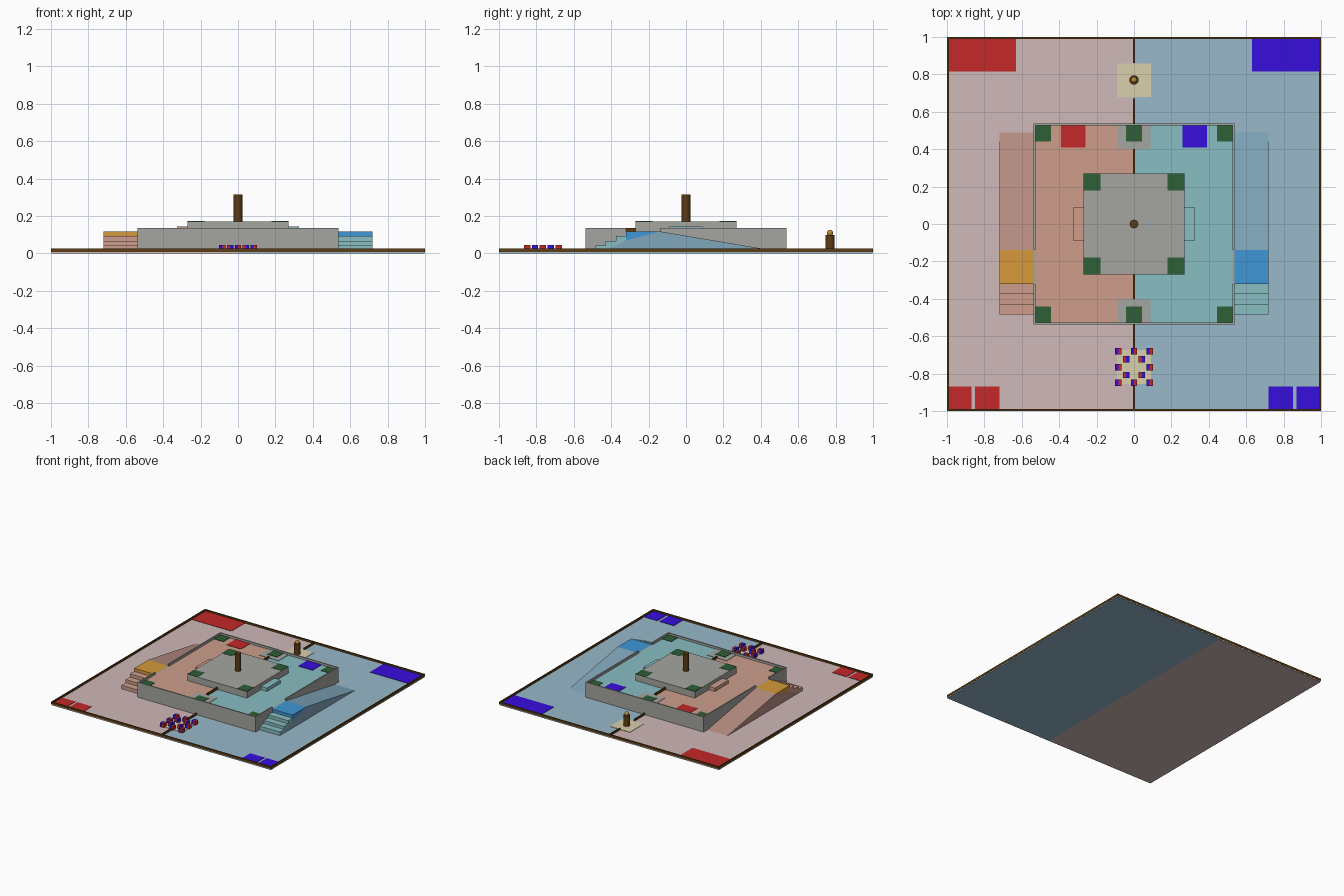
import bpy, bmesh

if "Cube" in bpy.data.objects:
    bpy.data.objects.remove(bpy.data.objects["Cube"])

mats = {}


def lin(c):
    c /= 255
    return c / 12.92 if c <= 0.04045 else ((c + 0.055) / 1.055) ** 2.4


COL = dict(pink=(208, 184, 184), sky=(152, 184, 202), salmon=(205, 158, 140),
           teal=(136, 190, 194), red=(196, 40, 40), blue=(56, 14, 222),
           green=(46, 94, 54), grey=(165, 165, 160), cream=(216, 208, 172),
           brown=(92, 60, 18), gold=(190, 140, 50), orange=(214, 154, 58),
           azure=(62, 150, 214), ramp_red=(186, 144, 132), ramp_blue=(128, 166, 186))


def paint(ob, col):
    if col not in mats:
        m = bpy.data.materials.new(col)
        m.diffuse_color = (*[lin(c) for c in COL[col]], 1)
        m.use_nodes = True
        m.node_tree.nodes["Principled BSDF"].inputs["Base Color"].default_value = m.diffuse_color
        mats[col] = m
    ob.data.materials.append(mats[col])


def finish(name, bm, col):
    bmesh.ops.recalc_face_normals(bm, faces=bm.faces)
    me = bpy.data.meshes.new(name)
    bm.to_mesh(me)
    bm.free()
    ob = bpy.data.objects.new(name, me)
    bpy.context.collection.objects.link(ob)
    paint(ob, col)
    return ob


def prism(name, profile, x0, x1, col):
    """Extrude a (y, z) profile from x0 to x1."""
    bm = bmesh.new()
    f = bm.faces.new([bm.verts.new((x0, y, z)) for y, z in profile])
    g = bmesh.ops.extrude_face_region(bm, geom=[f])["geom"]
    bmesh.ops.translate(bm, vec=(x1 - x0, 0, 0),
                        verts=[v for v in g if isinstance(v, bmesh.types.BMVert)])
    return finish(name, bm, col)


def box(name, x0, x1, y0, y1, z0, z1, col):
    return prism(name, [(y0, z0), (y1, z0), (y1, z1), (y0, z1)], x0, x1, col)


def post(name, y, r, z0, z1, col):
    bpy.ops.mesh.primitive_cylinder_add(vertices=24, radius=r, depth=z1 - z0,
                                        location=(0, y, (z0 + z1) / 2))
    ob = bpy.context.object
    ob.name = name
    paint(ob, col)
    bpy.ops.object.shade_smooth_by_angle()


F, P, R, T = 0.012, 0.118, 0.136, 0.171   # floor, platform, rim and upper tier heights
W, E = 0.537, 0.003                       # platform half width, tile thickness

# Left (red) and right (blue) halves
for s, side, floor, deck, team, land, ramp in (
        (-1, "left", "pink", "salmon", "red", "orange", "ramp_red"),
        (1, "right", "sky", "teal", "blue", "azure", "ramp_blue")):

    def half(name, x0, x1, *rest):
        return box(side + "_" + name, *sorted((s * x0, s * x1)), *rest)

    half("floor", 0, 0.998, -0.998, 0.998, 0, F, floor)
    half("deck", 0, W - 0.01, 0.01 - W, W - 0.01, F, P, deck)
    half("border", 0.99, 1, -1, 1, 0.009, 0.027, "brown")
    # Coloured floor zones
    half("back_zone", 0.63, 0.99, 0.815, 0.99, F, F + E, team)
    half("corner_zone", 0.87, 0.99, -0.99, -0.87, F, F + E, team)
    half("inner_zone", 0.72, 0.85, -0.99, -0.87, F, F + E, team)
    half("deck_zone", 0.26, 0.39, 0.41, W - 0.01, P, P + E, team)
    # Side walls, open where the landing joins
    half("wall_front", W - 0.01, W, -W, -0.32, F, R, "grey")
    half("wall_gap", W - 0.01, W, -0.32, -0.14, F, P, "grey")
    half("wall_back", W - 0.01, W, -0.14, W, F, R, "grey")
    # Ramp, landing and stairs
    a, b = s * W, s * 0.72
    prism(side + "_ramp", [(-0.44, F), (-0.32, 0.07), (-0.14, P), (0.49, F)], a, b, ramp)
    prism(side + "_landing", [(-0.32, 0.07), (-0.32, P), (-0.14, P)], a, b, land)
    prism(side + "_stairs", [(-0.32, 0.07), (-0.32, 0.093), (-0.375, 0.093), (-0.375, 0.067),
                             (-0.43, 0.067), (-0.43, 0.042), (-0.485, 0.042),
                             (-0.485, F), (-0.44, F)], a, b, deck)
    half("tier_step", 0.26, 0.325, -0.088, 0.088, P, 0.145, deck)
    # Green marker tiles on deck and upper tier
    for y in (-1, 1):
        y0, y1 = sorted((y * 0.442, y * 0.527))
        half("deck_marker", 0.443, 0.527, y0, y1, P, P + E, "green")
        y0, y1 = sorted((y * 0.18, y * 0.27))
        half("tier_marker", 0.18, 0.27, y0, y1, T - E, T + 0.002, "green")

# Front and back parts
for s, end in ((-1, "front"), (1, "back")):

    def strip(name, x, y0, y1, z0, z1, col):
        return box(end + "_" + name, -x, x, *sorted((s * y0, s * y1)), z0, z1, col)

    strip("border", 0.99, 0.99, 1, 0.009, 0.027, "brown")
    strip("wall", W - 0.01, W - 0.01, W, F, R, "grey")
    strip("patch", 0.088, 0.40, W - 0.01, P, P + E, "grey")
    strip("mid_marker", 0.044, 0.442, 0.527, P, P + 2 * E, "green")
    strip("deck_divider", 0.005, 0.27, 0.40, P, R, "brown")
    strip("floor_divider_outer", 0.005, 0.86, 0.99, F, 0.027, "brown")
    strip("floor_divider_inner", 0.005, W, 0.67, F, 0.027, "brown")

# Upper tier and pole
box("upper_tier", -0.27, 0.27, -0.27, 0.27, P, T, "grey")
post("centre_pole", 0, 0.023, T, 0.315, "brown")

# Back pedestal with ball
box("pedestal_pad", -0.09, 0.09, 0.68, 0.857, F, F + E, "cream")
post("pedestal", 0.77, 0.025, F, 0.1, "brown")
bpy.ops.mesh.primitive_uv_sphere_add(segments=24, ring_count=12, radius=0.017,
                                     location=(0, 0.77, 0.109))
bpy.context.object.name = "pedestal_ball"
paint(bpy.context.object, "gold")
bpy.ops.object.shade_smooth_by_angle()

# Two-colour cubes in a checkerboard with an empty centre
box("cube_pad", -0.09, 0.09, -0.855, -0.675, F, F + E, "cream")
h = 0.017
for i in range(-2, 3):
    for j in range(-2, 3):
        if (i + j) % 2 or (i == 0 and j == 0):
            continue
        x, y = i * 0.042, -0.765 + j * 0.042
        left, right = ("blue", "red") if j % 2 == 0 else ("red", "blue")
        box("cube_half", x - h, x, y - h, y + h, F, 0.045, left)
        box("cube_half", x, x + h, y - h, y + h, F, 0.045, right)
